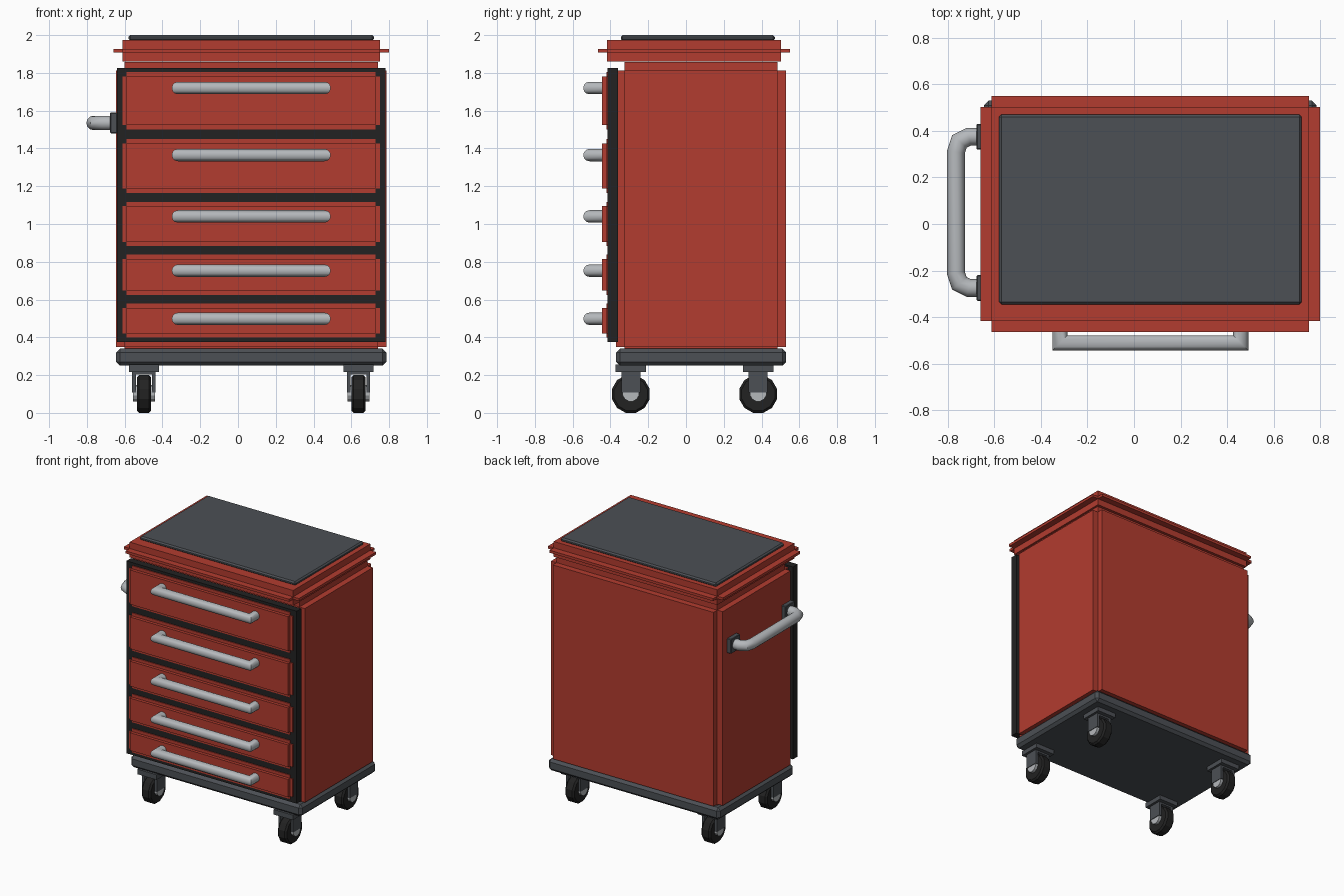
import bpy
import bmesh
import math
from mathutils import Matrix, Vector

if "Cube" in bpy.data.objects:
    bpy.data.objects.remove(bpy.data.objects["Cube"], do_unlink=True)


def material(name, color):
    m = bpy.data.materials.new(name)
    m.use_nodes = True
    m.diffuse_color = (*color, 1)
    bsdf = next(n for n in m.node_tree.nodes if n.type == "BSDF_PRINCIPLED")
    bsdf.inputs["Base Color"].default_value = (*color, 1)
    bsdf.inputs["Roughness"].default_value = 0.5
    return m


RED = material("red paint", (0.45, 0.045, 0.029))
GREY = material("dark grey", (0.072, 0.08, 0.09))
BLACK = material("black rubber", (0.016, 0.016, 0.016))
METAL = material("light metal", (0.46, 0.48, 0.5))


def finish(bm, name, mat, bevel=0, segments=1, smooth=False):
    bmesh.ops.recalc_face_normals(bm, faces=bm.faces)
    mesh = bpy.data.meshes.new(name)
    bm.to_mesh(mesh)
    bm.free()
    mesh.materials.append(mat)
    ob = bpy.data.objects.new(name, mesh)
    bpy.context.scene.collection.objects.link(ob)
    if bevel:
        mod = ob.modifiers.new("bevel", "BEVEL")
        mod.width = bevel
        mod.segments = segments
        mod.limit_method = "ANGLE"
        mod.angle_limit = math.radians(40)
    if smooth:
        bpy.ops.object.select_all(action="DESELECT")
        ob.select_set(True)
        bpy.context.view_layer.objects.active = ob
        bpy.ops.object.shade_smooth_by_angle(angle=math.radians(35))
    return ob


def add_box(bm, lo, hi):
    lo, hi = Vector(lo), Vector(hi)
    mat = Matrix.Translation((lo + hi) / 2) @ Matrix.Diagonal((*(hi - lo), 1))
    bmesh.ops.create_cube(bm, size=1, matrix=mat)


def box(name, lo, hi, mat, bevel=0):
    bm = bmesh.new()
    add_box(bm, lo, hi)
    return finish(bm, name, mat, bevel)


def stepped_box(name, lo, hi, step, mat):
    """Three crossed slabs, leaving every edge as a square notch."""
    bm = bmesh.new()
    for axis in range(3):
        inset = Vector((step, step, step))
        inset[axis] = 0
        add_box(bm, Vector(lo) + inset, Vector(hi) - inset)
    return finish(bm, name, mat)


def cylinder_x(name, center, radius, width, sides, mat, bevel=0):
    bm = bmesh.new()
    turn = Matrix.Rotation(math.pi / 2, 4, "Y") @ Matrix.Rotation(math.pi / sides, 4, "Z")
    bmesh.ops.create_cone(bm, cap_ends=True, segments=sides, radius1=radius, radius2=radius,
                          depth=width, matrix=Matrix.Translation(center) @ turn)
    return finish(bm, name, mat, bevel)


def tube(name, path, z, radius, mat, sides=12):
    """Sweep a round section along a flat path with mitred corners."""
    pts = [Vector((x, y, z)) for x, y in path]
    up = Vector((0, 0, 1))
    bm = bmesh.new()
    rings = []
    for i, p in enumerate(pts):
        before = (p - pts[i - 1]).normalized() if i else (pts[1] - p).normalized()
        after = (pts[i + 1] - p).normalized() if i < len(pts) - 1 else before
        along = (before + after).normalized()
        side = along.cross(up) / along.dot(before)
        rings.append([bm.verts.new(p + radius * (math.cos(a) * side + math.sin(a) * up))
                      for a in (math.tau * k / sides for k in range(sides))])
    for r, s in zip(rings, rings[1:]):
        for k in range(sides):
            n = (k + 1) % sides
            bm.faces.new((r[k], r[n], s[n], s[k]))
    bm.faces.new(rings[0])
    bm.faces.new(rings[-1])
    return finish(bm, name, mat, smooth=True)


# Cabinet, base, lid and top mat
box("base_plate", (-0.645, -0.37, 0.25), (0.785, 0.53, 0.34), GREY, 0.02)
stepped_box("cabinet_body", (-0.645, -0.37, 0.305), (0.785, 0.53, 1.857), 0.045, RED)
box("drawer_frame", (-0.64, -0.415, 0.375), (0.78, -0.36, 1.825), BLACK)
stepped_box("lid", (-0.66, -0.465, 1.86), (0.80, 0.55, 1.975), 0.048, RED)
box("top_mat", (-0.58, -0.345, 1.97), (0.72, 0.47, 2.0), GREY, 0.01)

# Drawers with their pull bars: bottom, top, bar height
drawers = [(1.5, 1.805, 1.72), (1.165, 1.45, 1.365), (0.883, 1.117, 1.04),
           (0.625, 0.838, 0.753), (0.398, 0.578, 0.498)]
for i, (low, high, grip) in enumerate(drawers, 1):
    stepped_box(f"drawer_{i}", (-0.612, -0.445, low), (0.752, -0.385, high), 0.023, RED)
    tube(f"drawer_handle_{i}",
         [(-0.318, -0.435), (-0.318, -0.511), (0.458, -0.511), (0.458, -0.435)],
         grip, 0.033, METAL)

# Push handle on the side
tube("push_handle",
     [(-0.66, 0.375), (-0.71, 0.375), (-0.75, 0.355), (-0.765, 0.31),
      (-0.765, -0.21), (-0.75, -0.255), (-0.71, -0.275), (-0.66, -0.275)],
     1.535, 0.038, METAL)
for label, y in (("back", 0.375), ("front", -0.275)):
    box(f"push_handle_mount_{label}", (-0.677, y - 0.055, 1.48), (-0.64, y + 0.055, 1.59), GREY, 0.004)

# Casters
for side, x in (("right", -0.498), ("left", 0.638)):
    for end, y in (("front", -0.292), ("back", 0.382)):
        tag = f"{end}_{side}"
        box(f"caster_plate_{tag}", (x - 0.08, y - 0.08, 0.217), (x + 0.08, y + 0.08, 0.255), GREY)
        bm = bmesh.new()
        add_box(bm, (x - 0.062, y - 0.05, 0.204), (x + 0.062, y + 0.05, 0.22))
        for s in (-1, 1):
            a, b = sorted((x + s * 0.042, x + s * 0.062))
            add_box(bm, (a, y - 0.05, 0.108), (b, y + 0.05, 0.22))
        finish(bm, f"caster_fork_{tag}", GREY)
        cylinder_x(f"wheel_{tag}", (x, y, 0.1), 0.1 / math.cos(math.pi / 12), 0.076, 12, BLACK, 0.012)
        cylinder_x(f"axle_hub_{tag}", (x, y, 0.105), 0.045, 0.116, 12, METAL)
